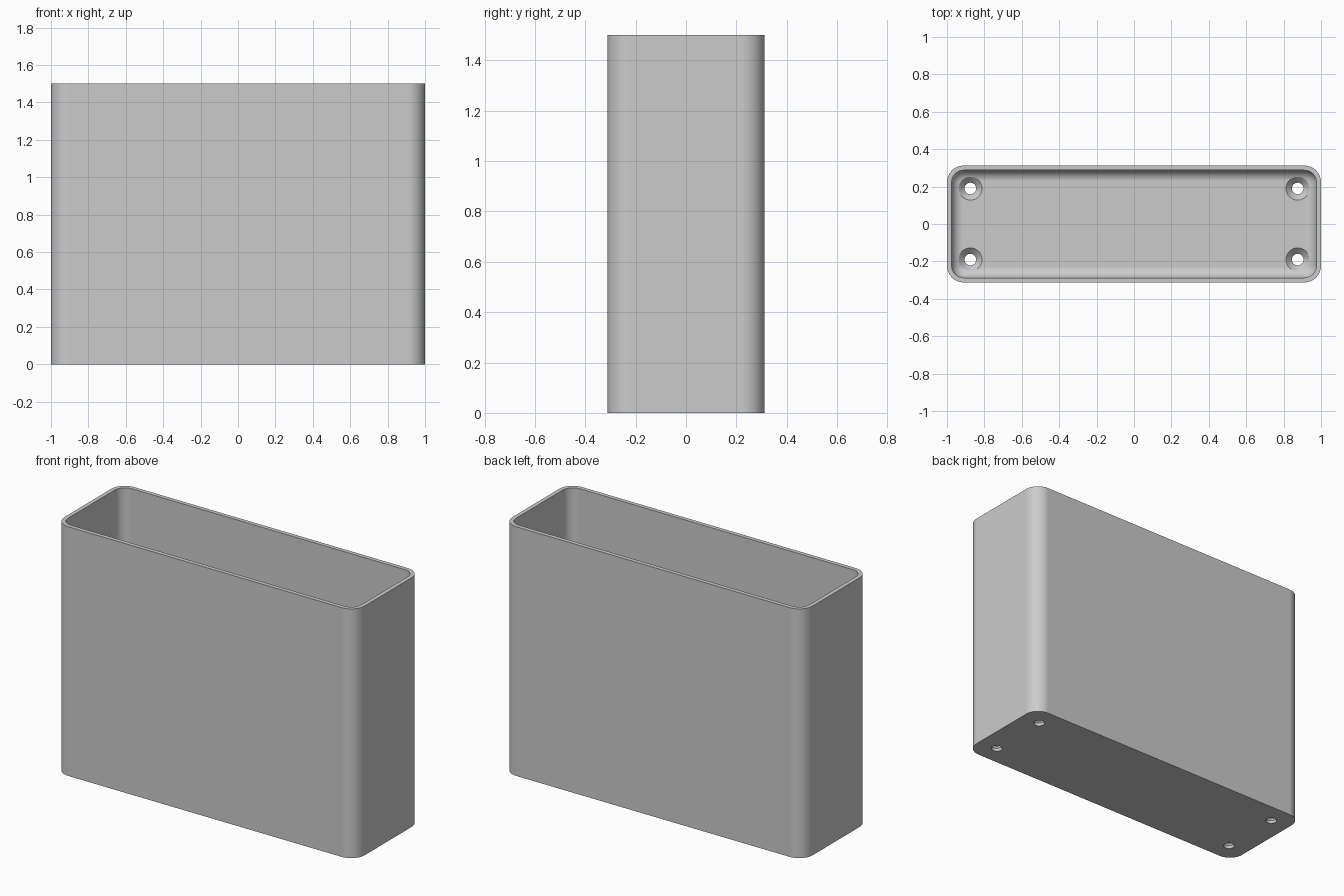
import bpy
import bmesh
from math import sin, cos, pi

cube = bpy.data.objects.get("Cube")
if cube:
    bpy.data.objects.remove(cube, do_unlink=True)

HALF_X, HALF_Y, HEIGHT = 1.0, 0.3125, 1.5
CORNER, WALL, FLOOR, FILLET = 0.09, 0.025, 0.05, 0.06
HOLE_X, HOLE_Y, HOLE_R, SINK_R = 0.875, 0.19, 0.031, 0.0625

grey = bpy.data.materials.new("light grey")
grey.use_nodes = True
grey.diffuse_color = (0.6, 0.6, 0.6, 1)
grey.node_tree.nodes["Principled BSDF"].inputs["Base Color"].default_value = (0.6, 0.6, 0.6, 1)


def rounded_ring(bm, inset, z, steps=12):
    """Rounded rectangle of vertices, inset from the outer wall."""
    r = CORNER - inset
    ring = []
    for i, (sx, sy) in enumerate(((1, 1), (-1, 1), (-1, -1), (1, -1))):
        for k in range(steps + 1):
            a = (i + k / steps) * pi / 2
            ring.append(bm.verts.new((sx * (HALF_X - CORNER) + r * cos(a),
                                      sy * (HALF_Y - CORNER) + r * sin(a), z)))
    return ring


def circle_ring(bm, x, y, r, z, steps=32):
    return [bm.verts.new((x + r * cos(2 * pi * k / steps),
                          y + r * sin(2 * pi * k / steps), z)) for k in range(steps)]


def loft(bm, rings):
    """Skin consecutive rings and cap both ends."""
    for a, b in zip(rings, rings[1:]):
        for k in range(len(a)):
            n = (k + 1) % len(a)
            bm.faces.new((a[k], a[n], b[n], b[k]))
    bm.faces.new(rings[0][::-1])
    bm.faces.new(rings[-1])


def make_object(name, bm):
    bmesh.ops.recalc_face_normals(bm, faces=bm.faces)
    mesh = bpy.data.meshes.new(name)
    bm.to_mesh(mesh)
    bm.free()
    mesh.materials.append(grey)
    obj = bpy.data.objects.new(name, mesh)
    bpy.context.collection.objects.link(obj)
    return obj


# Open bin: outer wall, flat rim, inner wall, rounded inner floor edge
bm = bmesh.new()
rings = [rounded_ring(bm, 0, 0), rounded_ring(bm, 0, HEIGHT), rounded_ring(bm, WALL, HEIGHT)]
for k in range(11):
    a = k / 10 * pi / 2
    rings.append(rounded_ring(bm, WALL + FILLET * (1 - cos(a)), FLOOR + FILLET * (1 - sin(a))))
loft(bm, rings)
box = make_object("open_bin", bm)

# Countersunk screw holes in the four corners of the floor
bm = bmesh.new()
for x in (-HOLE_X, HOLE_X):
    for y in (-HOLE_Y, HOLE_Y):
        loft(bm, [circle_ring(bm, x, y, r, z) for r, z in (
            (HOLE_R, -0.05), (HOLE_R, FLOOR - 0.032), (SINK_R, FLOOR), (SINK_R, FLOOR + 0.1))])
cutter = make_object("screw_hole_cutter", bm)
cutter.hide_render = True

cut = box.modifiers.new("screw holes", "BOOLEAN")
cut.operation = "DIFFERENCE"
cut.solver = "EXACT"
cut.object = cutter

bpy.ops.object.select_all(action="DESELECT")
box.select_set(True)
bpy.context.view_layer.objects.active = box
bpy.ops.object.modifier_apply(modifier=cut.name)
bpy.data.objects.remove(cutter, do_unlink=True)

# Smooth corners, crisp rim and holes, flat walls
bpy.ops.object.shade_smooth_by_angle(angle=pi / 6)
weighted = box.modifiers.new("flat walls", "WEIGHTED_NORMAL")
weighted.keep_sharp = True
